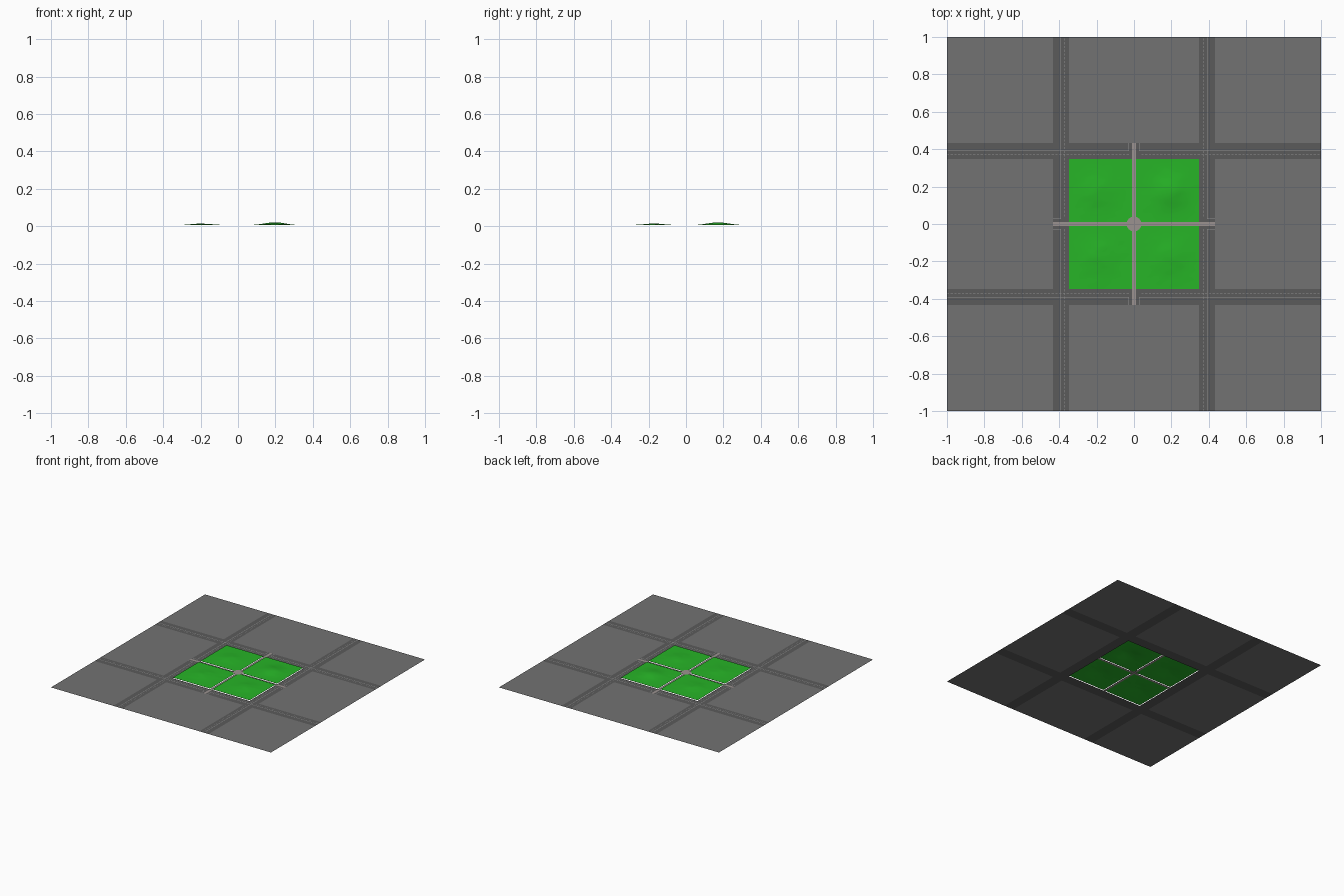
import bpy, bmesh, math
from mathutils import Vector, noise

if "Cube" in bpy.data.objects:
    bpy.data.objects.remove(bpy.data.objects["Cube"])

IN, OUT, END = 0.348, 0.433, 1.0   # park edge, outer road edge, ground edge
PATH = 0.01                        # half width of the footpaths


def material(name, rgb):
    m = bpy.data.materials.new(name)
    m.diffuse_color = (*rgb, 1)
    m.use_nodes = True
    m.node_tree.nodes["Principled BSDF"].inputs["Base Color"].default_value = m.diffuse_color
    return m


PAVING = material("paving", (0.17, 0.17, 0.17))
ASPHALT = material("asphalt", (0.105, 0.105, 0.105))
PAINT = material("paint", (0.3, 0.3, 0.3))
STONE = material("stone", (0.33, 0.29, 0.28))
GRASS = material("grass", (0.02, 0.46, 0.02))


def finish(name, bm, mat, smooth=False):
    me = bpy.data.meshes.new(name)
    bm.to_mesh(me)
    bm.free()
    me.materials.append(mat)
    for p in me.polygons:
        p.use_smooth = smooth
    ob = bpy.data.objects.new(name, me)
    bpy.context.collection.objects.link(ob)
    return ob


def sheets(name, rects, z, mat):
    bm = bmesh.new()
    for x0, x1, y0, y1 in rects:
        x0, x1 = sorted((x0, x1))
        y0, y1 = sorted((y0, y1))
        bm.faces.new([bm.verts.new(c) for c in
                      ((x0, y0, z), (x1, y0, z), (x1, y1, z), (x0, y1, z))])
    return finish(name, bm, mat)


# Paved blocks around the park, and the road grid between them
spans = [(-END, -OUT), (-OUT, -IN), (-IN, IN), (IN, OUT), (OUT, END)]
blocks, roads = [], []
for i, sx in enumerate(spans):
    for j, sy in enumerate(spans):
        if i % 2 or j % 2:
            roads.append((*sx, *sy))
        elif (i, j) != (2, 2):
            blocks.append((*sx, *sy))
sheets("city_blocks", blocks, 0, PAVING)
sheets("roads", roads, 0, ASPHALT)

# Road markings: solid line with a return to the kerb at the crossings, and dashes
solid, dashes = [], []


def both_ways(store, a0, a1, b0, b1):
    store.append((a0, a1, b0, b1))
    store.append((b0, b1, a0, a1))


W = 0.002
for s in (-1, 1):
    for t in (-1, 1):
        both_ways(solid, t * 0.028, t * END, s * 0.391 - W, s * 0.391 + W)
        both_ways(solid, t * 0.028 - W, t * 0.028 + W, s * 0.393, s * OUT)
    for k in range(100):
        a = -END + 0.02 * k
        if abs(a + 0.006) > 0.03:
            both_ways(dashes, a, a + 0.012, s * 0.372 - W / 2, s * 0.372 + W / 2)
sheets("solid_lines", solid, 0.0006, PAINT)
sheets("dashed_lines", dashes, 0.0006, PAINT)

# Crossing footpaths and the round plaza
sheets("footpaths", [(-OUT, OUT, -PATH, PATH), (-PATH, PATH, PATH, OUT),
                     (-PATH, PATH, -OUT, -PATH)], 0.001, STONE)
bm = bmesh.new()
bmesh.ops.create_circle(bm, cap_ends=True, segments=24, radius=0.04)
bmesh.ops.translate(bm, verts=bm.verts, vec=(0, 0, 0.009))
finish("plaza", bm, STONE)


# Four gently rolling lawns, the back right one with the tallest mound
def lawn(name, sx, sy, peak):
    n = 20
    size = IN - PATH
    bm = bmesh.new()
    bmesh.ops.create_grid(bm, x_segments=n, y_segments=n, size=size / 2)
    for v in bm.verts:
        u, w = v.co.x / (size / 2), v.co.y / (size / 2)
        edge = max(0, (1 - u * u) * (1 - w * w))
        x = v.co.x + sx * (IN + PATH) / 2
        y = v.co.y + sy * (IN + PATH) / 2
        hill = math.exp(-((x - sx * 0.2) ** 2 + (y - sy * 0.17) ** 2) / 0.008)
        bump = noise.noise(Vector((x * 20, y * 30, 3)))
        v.co = (x, y, 0.006 + edge * (peak * hill + 0.0015 * bump))
    finish(name, bm, GRASS, True)


lawn("lawn_back_right", 1, 1, 0.015)
lawn("lawn_back_left", -1, 1, 0.008)
lawn("lawn_front_left", -1, -1, 0.007)
lawn("lawn_front_right", 1, -1, 0.008)
